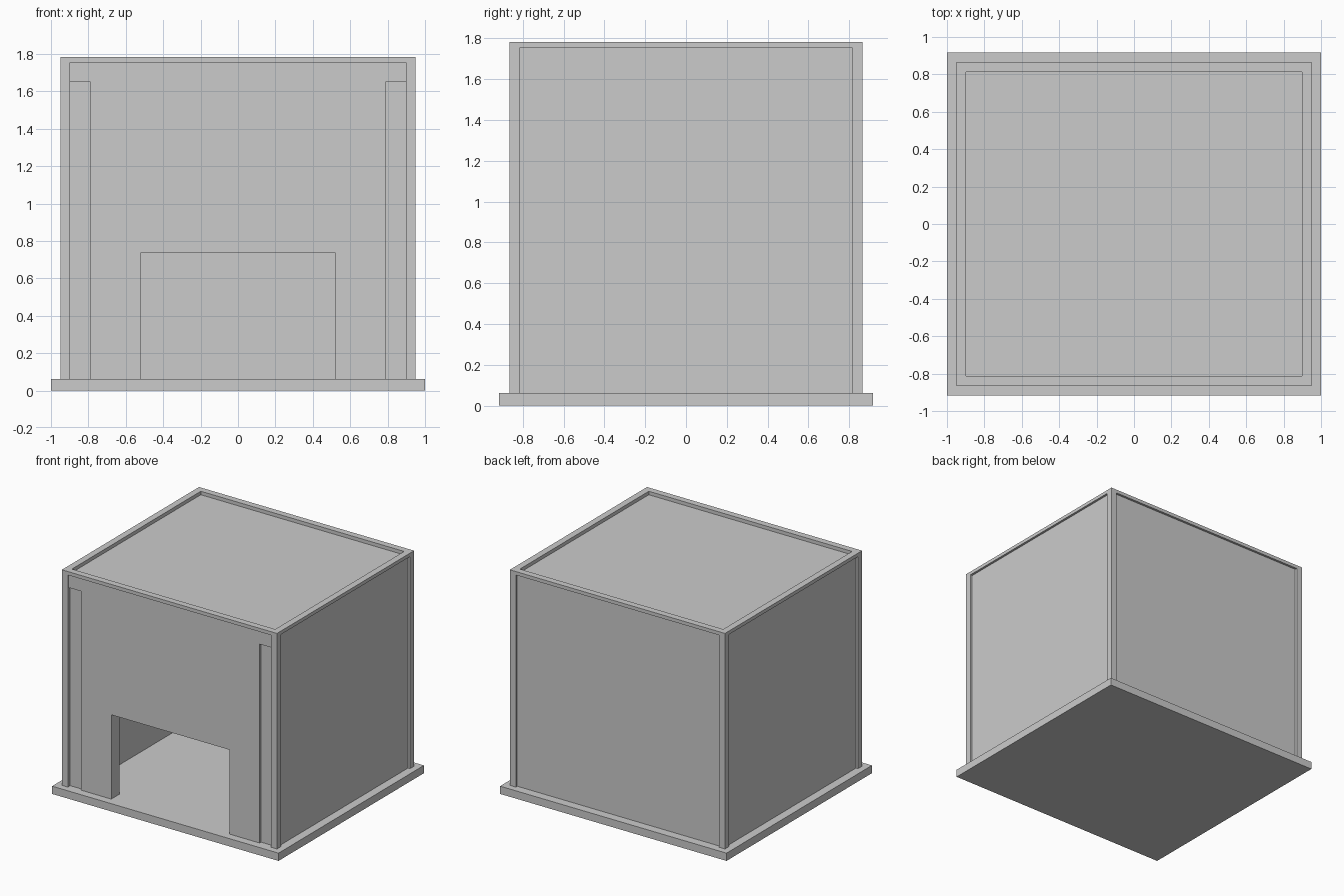
import bpy

if "Cube" in bpy.data.objects:
    bpy.data.objects.remove(bpy.data.objects["Cube"])

BASE, TOP, ROOF = 0.062, 1.783, 1.755   # slab top, rail top, roof surface
X, Y, POST = 0.95, 0.865, 0.052         # outer half sizes, post width
RECESS, IN_X, IN_Y, CEIL = 0.018, 0.81, 0.75, 1.65


def box(name, x0, x1, y0, y1, z0, z1):
    v = [(x, y, z) for z in (z0, z1) for x, y in ((x0, y0), (x1, y0), (x1, y1), (x0, y1))]
    f = [(3, 2, 1, 0), (4, 5, 6, 7)]
    f += [(i, (i + 1) % 4, (i + 1) % 4 + 4, i + 4) for i in range(4)]
    mesh = bpy.data.meshes.new(name)
    mesh.from_pydata(v, [], f)
    ob = bpy.data.objects.new(name, mesh)
    bpy.context.collection.objects.link(ob)
    return ob


def span(s, a, b):
    """Range a..b mirrored to side s, in ascending order."""
    return sorted((s * a, s * b))


def cut(target, cutter):
    cutter.hide_render = True
    cutter.hide_viewport = True
    m = target.modifiers.new(cutter.name, 'BOOLEAN')
    m.operation, m.solver, m.object = 'DIFFERENCE', 'EXACT', cutter


# base slab
box("base_slab", -1, 1, -0.917, 0.917, 0, BASE)

# corner posts
for sx, nx in ((-1, "left"), (1, "right")):
    for sy, ny in ((-1, "front"), (1, "back")):
        box(f"{ny}_{nx}_post", *span(sx, X - POST, X), *span(sy, Y - POST, Y), BASE, TOP)

# top rails between the posts
for s, n in ((-1, "front"), (1, "back")):
    box(f"{n}_rail", -X + POST, X - POST, *span(s, Y - POST, Y), ROOF, TOP)
for s, n in ((-1, "left"), (1, "right")):
    box(f"{n}_rail", *span(s, X - POST, X), -Y + POST, Y - POST, ROOF, TOP)

# roof slab, side walls and back wall
box("roof", -IN_X, IN_X, -IN_Y, IN_Y, CEIL, ROOF)
for s, n in ((-1, "left"), (1, "right")):
    box(f"{n}_wall", *span(s, IN_X, X - RECESS), -Y + POST, Y - POST, BASE, ROOF)
box("back_wall", -X + POST, X - POST, IN_Y, Y - RECESS, BASE, ROOF)

# front wall with doorway and two shallow edge slots
front_y = -Y + 0.012
front = box("front_wall", -X + POST, X - POST, front_y, -IN_Y, BASE, ROOF)
cut(front, box("doorway_cutter", -0.522, 0.522, -1, -0.6, BASE - 0.1, 0.735))
for s, n in ((-1, "left"), (1, "right")):
    cut(front, box(f"{n}_slot_cutter", *span(s, 0.788, 1.0), -1, front_y + 0.018, BASE - 0.1, 1.65))
